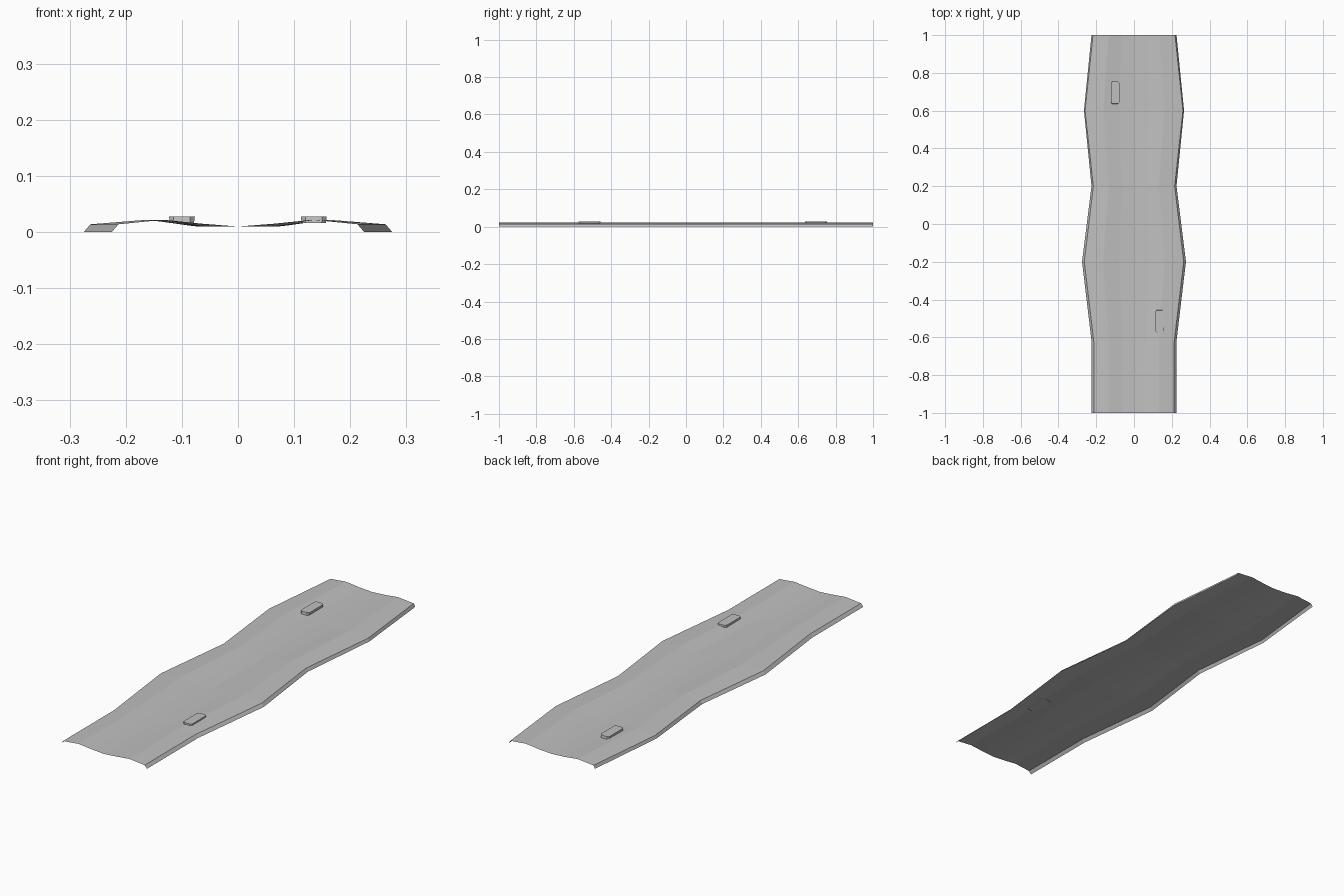
import bpy
import bmesh

cube = bpy.data.objects.get("Cube")
if cube:
    bpy.data.objects.remove(cube)

grey = bpy.data.materials.new("pale grey")
grey.use_nodes = True
grey.diffuse_color = (0.53, 0.53, 0.53, 1)
grey.node_tree.nodes["Principled BSDF"].inputs["Base Color"].default_value = (0.53, 0.53, 0.53, 1)


def finish(name, bm):
    mesh = bpy.data.meshes.new(name)
    bm.normal_update()
    bm.to_mesh(mesh)
    bm.free()
    mesh.materials.append(grey)
    obj = bpy.data.objects.new(name, mesh)
    bpy.context.collection.objects.link(obj)
    return obj


# Rutted path: open sheet lofted through cross-sections
# Each station: y, outer half width, skirt width, height of the rut side
stations = [
    (-1.0, 0.225, 0.012, 0.015),
    (-0.62, 0.225, 0.012, 0.010),
    (-0.2, 0.275, 0.012, 0.0115),
    (0.2, 0.225, 0.010, 0.015),
    (0.6, 0.265, 0.006, 0.0105),
    (1.0, 0.225, 0.008, 0.014),
]
bm = bmesh.new()
rows = []
for y, width, skirt, rut in stations:
    top = width - skirt
    half = [(0.30 * top, rut), (0.62 * top, 0.022), (top, 0.014), (width, 0)]
    section = [(-x, z) for x, z in reversed(half)] + [(0, 0.010)] + half
    rows.append([bm.verts.new((x, y, z)) for x, z in section])
for a, b in zip(rows, rows[1:]):
    for i in range(len(a) - 1):
        bm.faces.new((a[i], a[i + 1], b[i + 1], b[i]))
finish("path_surface", bm)


# Flat stones: chamfered slabs set into the ridges
def stone(name, x, y, low):
    bm = bmesh.new()
    w, d, c = 0.023, 0.06, 0.008
    outline = [(-w, c - d), (c - w, -d), (w - c, -d), (w, c - d),
               (w, d - c), (w - c, d), (c - w, d), (-w, d - c)]
    bottom = [bm.verts.new((x + px * 0.94, y + py, low)) for px, py in outline]
    upper = [bm.verts.new((x + px, y + py * 0.97, 0.028)) for px, py in outline]
    bm.faces.new(upper)
    bm.faces.new(bottom[::-1])
    for i in range(len(outline)):
        j = (i + 1) % len(outline)
        bm.faces.new((bottom[i], bottom[j], upper[j], upper[i]))
    finish(name, bm)


stone("front_stone", 0.135, -0.515, 0.016)
stone("back_stone", -0.10, 0.695, 0.016)
